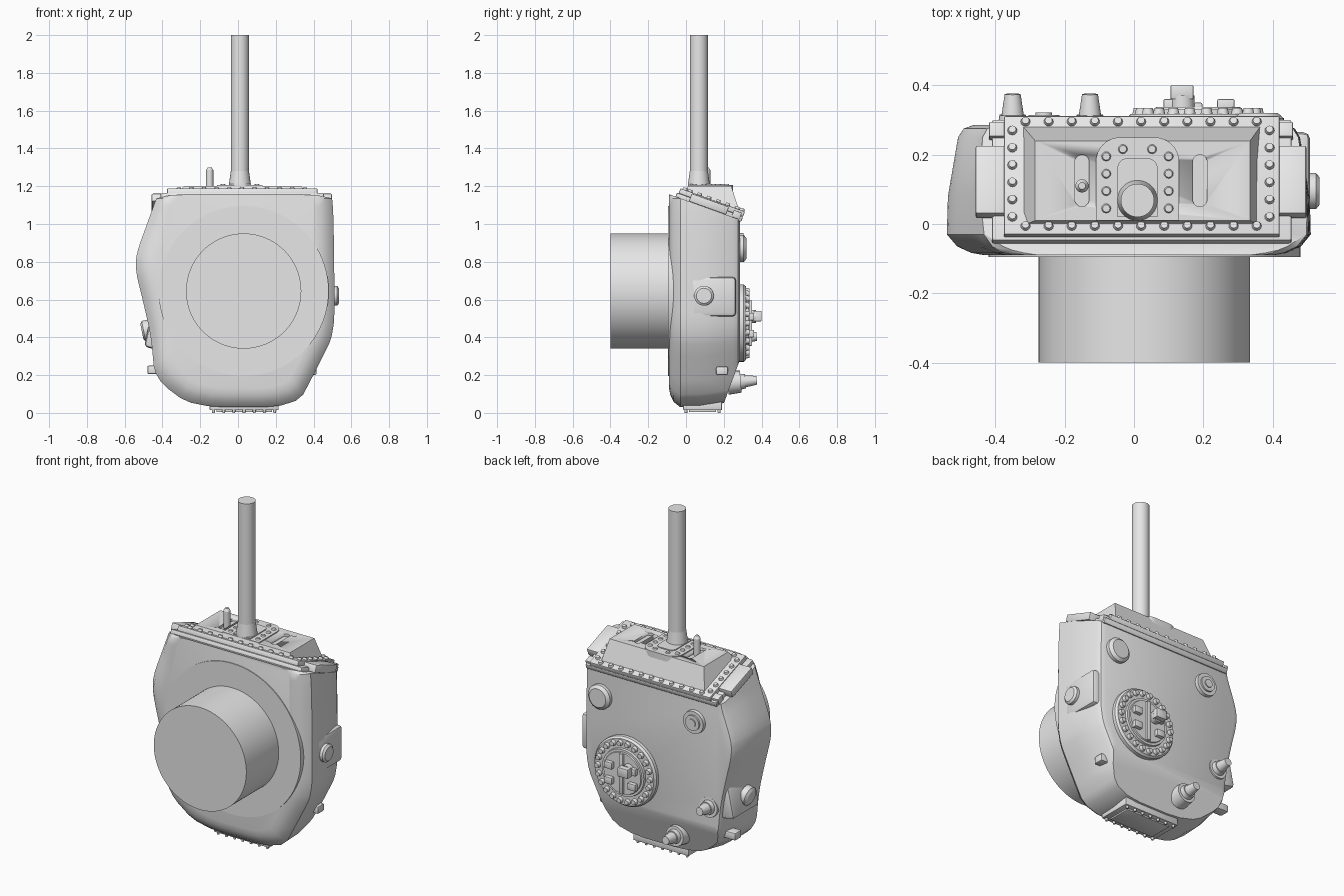
import bpy, bmesh, math
from mathutils import Vector, Matrix

cube = bpy.data.objects.get("Cube")
if cube:
    bpy.data.objects.remove(cube, do_unlink=True)

grey = bpy.data.materials.new("plain_grey")
grey.use_nodes = True
grey.diffuse_color = (0.8, 0.8, 0.8, 1)
grey.node_tree.nodes["Principled BSDF"].inputs["Base Color"].default_value = (0.8, 0.8, 0.8, 1)

BACK, UP = Vector((0, 1, 0)), Vector((0, 0, 1))


def finish(bm, name, angle=32):
    bmesh.ops.recalc_face_normals(bm, faces=bm.faces[:])
    mesh = bpy.data.meshes.new(name)
    bm.to_mesh(mesh)
    bm.free()
    mesh.materials.append(grey)
    ob = bpy.data.objects.new(name, mesh)
    bpy.context.collection.objects.link(ob)
    bpy.ops.object.select_all(action='DESELECT')
    ob.select_set(True)
    bpy.context.view_layer.objects.active = ob
    bpy.ops.object.shade_smooth_by_angle(angle=math.radians(angle))
    return ob


def add_cone(bm, start, axis, length, r1, r2, seg=32):
    axis = Vector(axis).normalized()
    m = Matrix.Translation(Vector(start) + axis * length / 2) @ axis.to_track_quat('Z', 'Y').to_matrix().to_4x4()
    bmesh.ops.create_cone(bm, cap_ends=True, segments=seg, radius1=r1, radius2=r2, depth=length, matrix=m)


def turned(name, start, axis, stages, seg=32):
    """Stack of (length, base radius, end radius) stages along an axis."""
    bm, p, axis = bmesh.new(), Vector(start), Vector(axis).normalized()
    for length, r1, r2 in stages:
        add_cone(bm, p, axis, length, r1, r2, seg)
        p = p + axis * length
    return finish(bm, name)


def box(name, lo, hi, bevel=0.0, matrix=Matrix()):
    lo, hi = Vector(lo), Vector(hi)
    bm = bmesh.new()
    bmesh.ops.create_cube(bm, size=1)
    for v in bm.verts:
        v.co = (lo + hi) / 2 + v.co * (hi - lo)
    if bevel:
        bmesh.ops.bevel(bm, geom=bm.edges[:], offset=bevel, segments=2, profile=0.5, affect='EDGES')
    bm.transform(matrix)
    return finish(bm, name)


def prism(name, points, z0, z1):
    bm = bmesh.new()
    face = bm.faces.new([bm.verts.new((x, y, z0)) for x, y in points])
    top = bmesh.ops.extrude_face_region(bm, geom=[face])["geom"]
    bmesh.ops.translate(bm, vec=(0, 0, z1 - z0), verts=[g for g in top if isinstance(g, bmesh.types.BMVert)])
    return finish(bm, name)


def bolts(name, spots, axis, r=0.014, h=0.012, matrix=Matrix()):
    bm = bmesh.new()
    for s in spots:
        add_cone(bm, s, axis, h, r, r * 0.75, 12)
    bm.transform(matrix)
    return finish(bm, name)


def soften(pts):
    out = []
    for (ax, az), (bx, bz) in zip(pts, pts[1:] + pts[:1]):
        for t in (0.2, 0.8):
            out.append((ax + (bx - ax) * t, az + (bz - az) * t))
    return out


def arch(cx, half, y0, y1, r):
    pts = [(cx - half, y0), (cx + half, y0)]
    for i in range(9):
        a = math.radians(i * 90 / 8)
        pts.append((cx + half - r + r * math.cos(a), y1 - r + r * math.sin(a)))
    for i in range(9):
        a = math.radians(90 + i * 90 / 8)
        pts.append((cx - half + r + r * math.cos(a), y1 - r + r * math.sin(a)))
    return pts


def capsule(cx, y0, y1, r):
    return [(cx + r * math.cos(a), (y1 - r if a < math.pi else y0 + r) + r * math.sin(a))
            for a in (math.pi * (i + 0.5) / 8 for i in range(16))]


# Main casing: lofted outline, trimmed by the sloping top and the lower rear chamfer
tilt = math.atan(0.36)
lid_frame = Matrix.Translation((0.02, 0.14, 1.128)) @ Matrix.Rotation(-tilt, 4, 'X')
outline = [(-0.42, 1.17), (-0.46, 1.06), (-0.54, 0.84), (-0.54, 0.74), (-0.50, 0.58), (-0.46, 0.40),
           (-0.44, 0.18), (-0.24, 0.03), (0.31, 0.03), (0.42, 0.24), (0.51, 0.42), (0.51, 0.75),
           (0.505, 1.06), (0.495, 1.17)]
outline = soften(soften(outline))
bm = bmesh.new()
rings = []
for y, d in [(-0.09, 0.10), (-0.083, 0.065), (-0.065, 0.028), (-0.03, 0), (0.08, 0.003),
             (0.25, 0.03), (0.275, 0.045), (0.285, 0.07)]:
    rings.append([bm.verts.new((x * (1 - d / 0.5), y, z if z > 1.06 else 0.6 + (z - 0.6) * (1 - d / 0.57)))
                  for x, z in outline])
for a, b in zip(rings, rings[1:]):
    for i in range(len(a)):
        j = (i + 1) % len(a)
        bm.faces.new((a[i], a[j], b[j], b[i]))
bm.faces.new(rings[0])
bm.faces.new(rings[-1])
lid_normal = lid_frame.to_3x3() @ UP
for point, normal in [(lid_frame @ Vector((0, 0, -0.05)), lid_normal),
                      (Vector((0, 0.285, 0.28)), Vector((0, 0.23, -0.085)))]:
    cut = bmesh.ops.bisect_plane(bm, geom=bm.verts[:] + bm.edges[:] + bm.faces[:], plane_co=point,
                                 plane_no=normal, clear_outer=True)
    bmesh.ops.edgeloop_fill(bm, edges=[g for g in cut["geom_cut"] if isinstance(g, bmesh.types.BMEdge)])
finish(bm, "main_casing")

# Front ring and drum
turned("front_ring", (0.03, -0.03, 0.645), -BACK, [(0.065, 0.45, 0.45)], 96)
turned("front_drum", (0.03, -0.08, 0.645), -BACK, [(0.32, 0.305, 0.305)], 96)

# Sloping lid with ears, corner tabs and bolts
box("lid_lower_flange", (-0.43, -0.19, -0.06), (0.435, 0.183, -0.027), 0.008, lid_frame)
box("lid_upper_plate", (-0.395, -0.18, -0.03), (0.40, 0.183, 0), 0.004, lid_frame)
for side, tag in ((-1, "right"), (1, "left")):
    x0, x1 = sorted((side * 0.38, side * 0.477))
    box("lid_ear_" + tag, (x0, -0.115, -0.05), (x1, 0.095, -0.005), 0.006, lid_frame)
    x0, x1 = sorted((side * 0.39, side * 0.438))
    box("lid_corner_tab_" + tag, (x0, 0.125, -0.05), (x1, 0.17, -0.012), 0.004, lid_frame)
spots = [(-0.333 + 0.0667 * i, v, 0) for i in range(11) for v in (-0.155, 0.165)]
spots += [(s * 0.371, -0.127 + 0.053 * i, 0) for i in range(6) for s in (-1, 1)]
bolts("lid_bolts", spots, UP, matrix=lid_frame)

# Raised housing with a level top and two slots
bm = bmesh.new()
bmesh.ops.create_cube(bm, size=2)
for v in bm.verts:
    x, y, z = v.co
    if z > 0:
        v.co = (0.025 + 0.31 * x, 0.24 if y > 0 else 0.01, 1.2)
    else:
        v.co = (0.022 + 0.345 * x, 0.285 if y > 0 else -0.005, 1.06 if y > 0 else 1.16)
housing = finish(bm, "raised_housing")
for x in (-0.15, 0.19):
    cutter = prism("slot_cutter", capsule(x, 0.05, 0.2, 0.021), 1.185, 1.25)
    cutter.hide_render = True
    mod = housing.modifiers.new("slot", 'BOOLEAN')
    mod.operation, mod.object = 'DIFFERENCE', cutter
    bpy.context.view_layer.objects.active = housing
    bpy.ops.object.modifier_apply(modifier=mod.name)
    bpy.data.objects.remove(cutter, do_unlink=True)

# Shift tower base, long rod and short lever
prism("tower_base_plate", arch(0.01, 0.12, 0.01, 0.25, 0.07), 1.16, 1.206)
prism("tower_inner_plate", arch(0.01, 0.058, 0.02, 0.19, 0.03), 1.18, 1.211)
spots = [(0.01 + s * 0.09, 0.045 + 0.05 * i, 1.205) for i in range(4) for s in (-1, 1)]
bolts("tower_bolts", spots + [(-0.032, 0.216, 1.205), (0.052, 0.216, 1.205)], UP, h=0.008)
turned("long_rod", (0.01, 0.068, 1.18), UP, [(0.03, 0.059, 0.058), (0.07, 0.058, 0.048), (0.72, 0.048, 0.048)], 40)
turned("short_lever", (-0.15, 0.11, 1.17), UP, [(0.115, 0.019, 0.019), (0.015, 0.019, 0.01)], 20)

# Side pads, round plugs and lower stub blocks
box("left_pad", (0.42, 0.0, 0.51), (0.508, 0.265, 0.72), 0.02)
turned("left_plug", (0.49, 0.095, 0.62), (1, 0, 0), [(0.035, 0.052, 0.052), (0.01, 0.052, 0.04)])
lean = Matrix.Translation((-0.44, 0.13, 0.45)) @ Matrix.Rotation(math.radians(12), 4, 'Y')
box("right_pad", (-0.035, -0.12, -0.11), (0.08, 0.13, 0.11), 0.02, lean)
turned("right_plug", (-0.465, 0.11, 0.44), (-1, 0, -0.2), [(0.035, 0.055, 0.055), (0.01, 0.055, 0.04)])
box("left_stub", (0.34, 0.16, 0.2), (0.415, 0.222, 0.245), 0.008)
box("right_stub", (-0.48, 0.16, 0.205), (-0.38, 0.222, 0.25), 0.008)

# Rear round cover with bolt circle and inner fittings
cx, cz = 0.185, 0.475
turned("rear_cover", (cx, 0.26, cz), BACK, [(0.045, 0.205, 0.205), (0.012, 0.205, 0.195)], 48)
spots = [(cx + 0.172 * math.cos(a), 0.315, cz + 0.172 * math.sin(a))
         for a in (math.tau * i / 22 for i in range(22))]
bolts("rear_cover_bolts", spots, BACK, 0.018, 0.02)
turned("rear_cover_centre", (cx, 0.31, cz), BACK, [(0.02, 0.142, 0.138), (0.007, 0.125, 0.122)], 48)
box("rear_cover_rib", (cx - 0.012, 0.32, cz - 0.12), (cx + 0.012, 0.35, cz + 0.12), 0.004)
for x in (-0.075, 0.08):
    for z in (-0.055, 0.035):
        box("rear_cover_block", (cx + x - 0.025, 0.32, cz + z - 0.02), (cx + x + 0.025, 0.36, cz + z + 0.02), 0.004)
turned("rear_hub", (0.14, 0.32, 0.51), BACK, [(0.05, 0.035, 0.035)], 24)
box("rear_hub_square", (0.105, 0.36, 0.485), (0.172, 0.4, 0.54), 0.004)

# Other rear fittings
turned("rear_round_boss", (0.36, 0.25, 0.87), BACK, [(0.055, 0.072, 0.072), (0.015, 0.072, 0.055)])
turned("rear_ring_plug", (-0.26, 0.26, 0.885), BACK, [(0.045, 0.07, 0.066), (0.01, 0.045, 0.045), (0.006, 0.024, 0.024)])
for name, x, y, z in [("upper_nozzle", -0.35, 0.25, 0.395), ("lower_nozzle", -0.127, 0.22, 0.16)]:
    end = 0.375 - y
    turned(name, (x, y, z), (0, 1, 0.08),
           [(end - 0.085, 0.064, 0.058), (0.025, 0.042, 0.038), (0.06, 0.032, 0.023)], 24)

# Bottom inspection plate
box("bottom_plate", (-0.15, -0.015, 0.014), (0.215, 0.19, 0.06), 0.004)
box("bottom_plate_centre", (-0.115, 0.015, 0.005), (0.18, 0.16, 0.03), 0.003)
spots = [(-0.13 + 0.054 * i, y, 0.016) for i in range(7) for y in (0.0, 0.175)]
bolts("bottom_bolts", spots, -UP, 0.009, 0.016)
